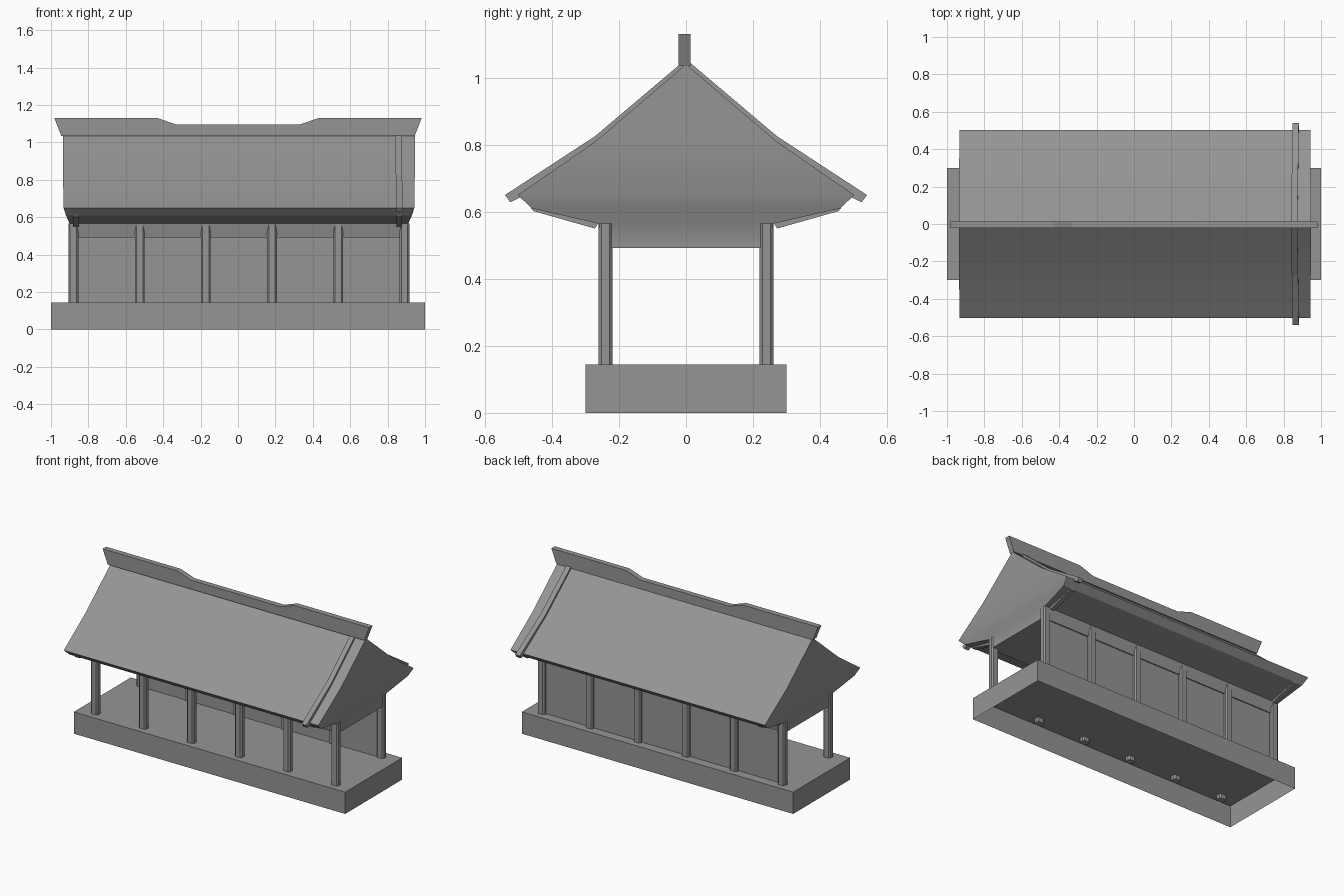
import bpy, bmesh, math

old = bpy.data.objects.get("Cube")
if old:
    bpy.data.objects.remove(old, do_unlink=True)

gray = bpy.data.materials.new("plain_gray")
gray.use_nodes = True
COLOR = (0.3, 0.3, 0.3, 1)
gray.diffuse_color = COLOR
gray.node_tree.nodes["Principled BSDF"].inputs["Base Color"].default_value = COLOR

SHIFT = 0.005  # the upper building sits slightly off the base centre


def loft(name, rings, smooth=False, open_start=False):
    """Skin a list of equal-length point rings and cap the ends."""
    bm = bmesh.new()
    loops = [[bm.verts.new(p) for p in ring] for ring in rings]
    n = len(loops[0])
    for a, b in zip(loops, loops[1:]):
        for i in range(n):
            j = (i + 1) % n
            bm.faces.new((a[i], a[j], b[j], b[i]))
    if not open_start:
        bm.faces.new(loops[0][::-1])
    bm.faces.new(loops[-1])
    bmesh.ops.remove_doubles(bm, verts=bm.verts, dist=0.0002)
    bmesh.ops.recalc_face_normals(bm, faces=bm.faces)
    mesh = bpy.data.meshes.new(name)
    bm.to_mesh(mesh)
    bm.free()
    mesh.materials.append(gray)
    obj = bpy.data.objects.new(name, mesh)
    bpy.context.collection.objects.link(obj)
    if smooth:
        bpy.ops.object.select_all(action='DESELECT')
        obj.select_set(True)
        bpy.context.view_layer.objects.active = obj
        bpy.ops.object.shade_smooth_by_angle(angle=math.radians(30))
    return obj


def rect(hx, hy, z, cx=0, cy=0):
    return [(cx + sx * hx, cy + sy * hy, z)
            for sx, sy in ((-1, -1), (1, -1), (1, 1), (-1, 1))]


def octagon(hx, hy, c, z, cx, cy):
    pts = []
    for sx, sy in ((-1, -1), (1, -1), (1, 1), (-1, 1)):
        a = (cx + sx * (hx - c), cy + sy * hy, z)
        b = (cx + sx * hx, cy + sy * (hy - c), z)
        pts += [b, a] if sx == sy else [a, b]
    return pts


# Base: a shell open underneath
loft("base", [rect(1, 0.3, 0), rect(1, 0.3, 0.145)], open_start=True)

# Two rows of chamfered posts
post_x = [SHIFT + (i - 2.5) * 0.354 for i in range(6)]
for side, label in ((-1, "front"), (1, "back")):
    for i, x in enumerate(post_x):
        loft(f"{label}_post_{i + 1}",
             [octagon(0.026, 0.021, 0.009, z, x, side * 0.24) for z in (0.115, 0.565)])

# Wall panels between the back posts
for i, (a, b) in enumerate(zip(post_x, post_x[1:])):
    loft(f"back_panel_{i + 1}",
         [rect((b - a) / 2, 0.006, z, (a + b) / 2, 0.232) for z in (0.14, 0.5)])

# Roof body: beam, flared eaves and two-pitch roof (half x, half y, z)
levels = [(0.905, 0.245, 0.492), (0.905, 0.262, 0.565), (0.925, 0.46, 0.61),
          (0.938, 0.502, 0.65), (0.94, 0.27, 0.81), (0.94, 0.0001, 1.04)]
loft("roof", [rect(hx, hy, z, SHIFT) for hx, hy, z in levels], smooth=True)

# Ridge cap with raised, outward-leaning ends
half = [(0.945, 1.035), (0.982, 1.13), (0.43, 1.13), (0.33, 1.095)]
outline = half + [(-x, z) for x, z in reversed(half)]
loft("ridge_cap", [[(x, y, z) for x, z in outline] for y in (-0.022, 0.014)])

# Raised verge strip and eave brackets, on both slopes
strip = [(0, 1.055), (0.272, 0.825), (0.54, 0.65), (0.524, 0.628),
         (0.49, 0.645), (0.26, 0.8), (0, 1.025)]
bracket = [(0.255, 0.575), (0.272, 0.55), (0.455, 0.602), (0.486, 0.64), (0.46, 0.64)]
for side, label in ((-1, "front"), (1, "back")):
    loft(f"{label}_verge_strip",
         [[(x - 0.02 * (z - 0.65), side * y, z) for y, z in strip]
          for x in (0.847, 0.881)])
    for end, cx in (("right", -0.866), ("left", 0.862)):
        loft(f"{label}_{end}_bracket",
             [[(cx + d, side * y, z) for y, z in bracket] for d in (-0.015, 0.015)])
